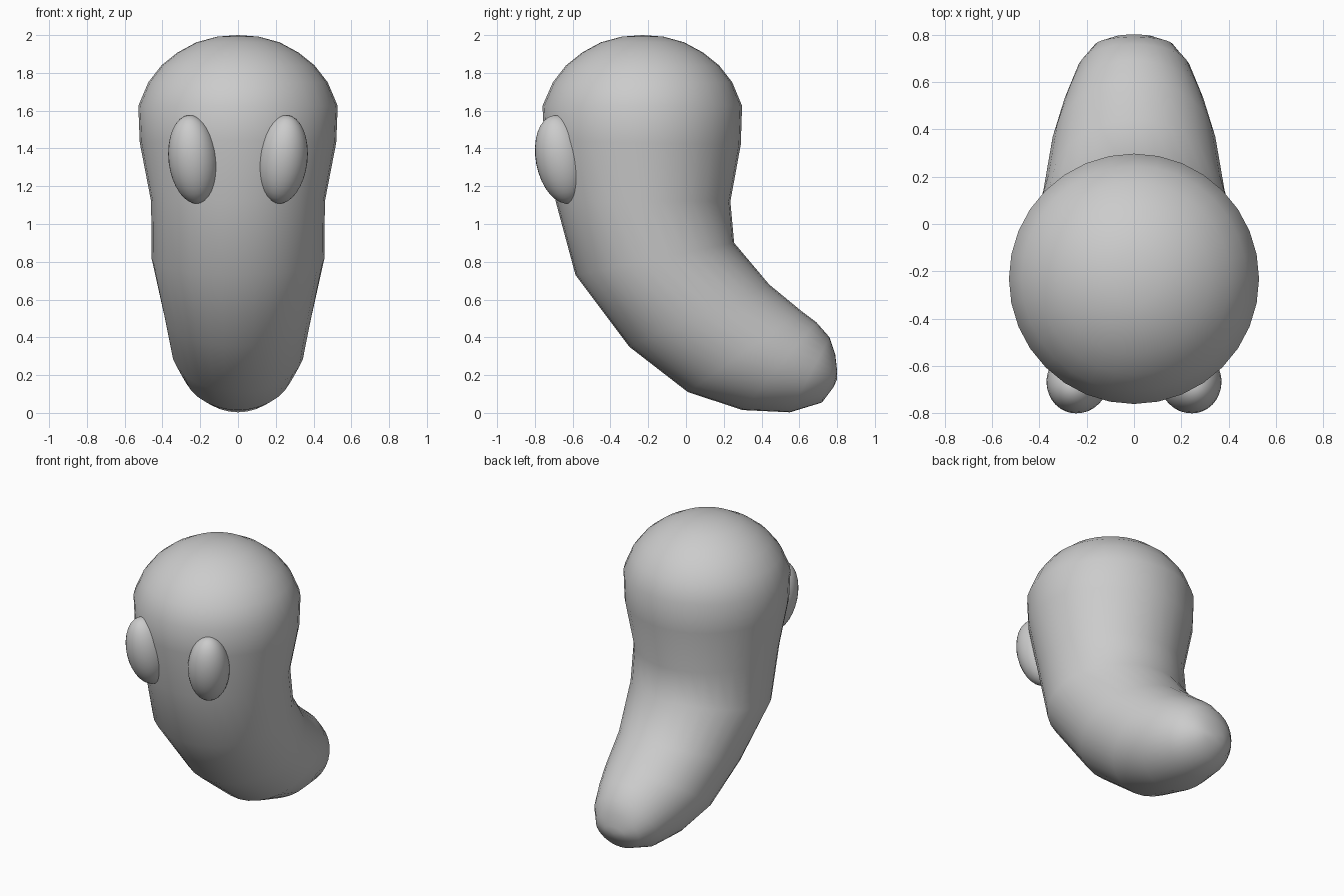
import bpy, bmesh, math
from mathutils import Vector, Matrix

if "Cube" in bpy.data.objects:
    bpy.data.objects.remove(bpy.data.objects["Cube"])

SEG = 32


def finish(bm, name):
    bmesh.ops.recalc_face_normals(bm, faces=bm.faces[:])
    me = bpy.data.meshes.new(name)
    bm.to_mesh(me)
    bm.free()
    for p in me.polygons:
        p.use_smooth = True
    ob = bpy.data.objects.new(name, me)
    bpy.context.collection.objects.link(ob)
    return ob


# Body: elliptical rings lofted from crown to tail
# each ring: front point (y, z), back point (y, z), half width
dome = [(0.11, 1.992), (0.22, 1.962), (0.32, 1.908), (0.405, 1.84), (0.475, 1.75)]
rings = [((-0.23 - r, z), (-0.23 + r, z), r) for r, z in dome] + [
    ((-0.76, 1.625), (0.297, 1.625), 0.528),
    ((-0.75, 1.44), (0.29, 1.42), 0.52),
    ((-0.69, 1.12), (0.235, 1.12), 0.46),
    ((-0.585, 0.73), (0.255, 0.90), 0.457),
    ((-0.30, 0.35), (0.44, 0.68), 0.39),
    ((0.01, 0.11), (0.61, 0.54), 0.35),
    ((0.30, 0.015), (0.69, 0.48), 0.298),
    ((0.55, 0.003), (0.76, 0.40), 0.238),
    ((0.72, 0.055), (0.79, 0.31), 0.165),
    ((0.78, 0.135), (0.80, 0.225), 0.08),
]
bm = bmesh.new()
loops = []
for f, b, w in rings:
    front, back = Vector((0, *f)), Vector((0, *b))
    mid, half = (front + back) / 2, (back - front) / 2
    loops.append([bm.verts.new(mid + half * math.sin(a) + Vector((w * math.cos(a), 0, 0)))
                  for a in (2 * math.pi * i / SEG for i in range(SEG))])
for la, lb in zip(loops, loops[1:]):
    for i in range(SEG):
        j = (i + 1) % SEG
        bm.faces.new((la[i], la[j], lb[j], lb[i]))
for loop, tip in ((loops[0], (0, -0.23, 2.0)), (loops[-1], (0, 0.80, 0.178))):
    v = bm.verts.new(tip)
    for i in range(SEG):
        bm.faces.new((loop[i], loop[(i + 1) % SEG], v))
finish(bm, "body")

# Eyes: tall ellipsoids leaning outward and forward at the top
for side, name in ((-1, "left_eye"), (1, "right_eye")):
    axis = Vector((side * 0.11, -0.185, 0.975)).normalized()
    rot = Vector((0, 0, 1)).rotation_difference(axis).to_matrix().to_4x4()
    bm = bmesh.new()
    bmesh.ops.create_uvsphere(bm, u_segments=32, v_segments=16, radius=1)
    bm.transform(Matrix.Translation((side * 0.237, -0.66, 1.342)) @ rot
                 @ Matrix.Diagonal((0.131, 0.135, 0.238, 1)))
    finish(bm, name)
